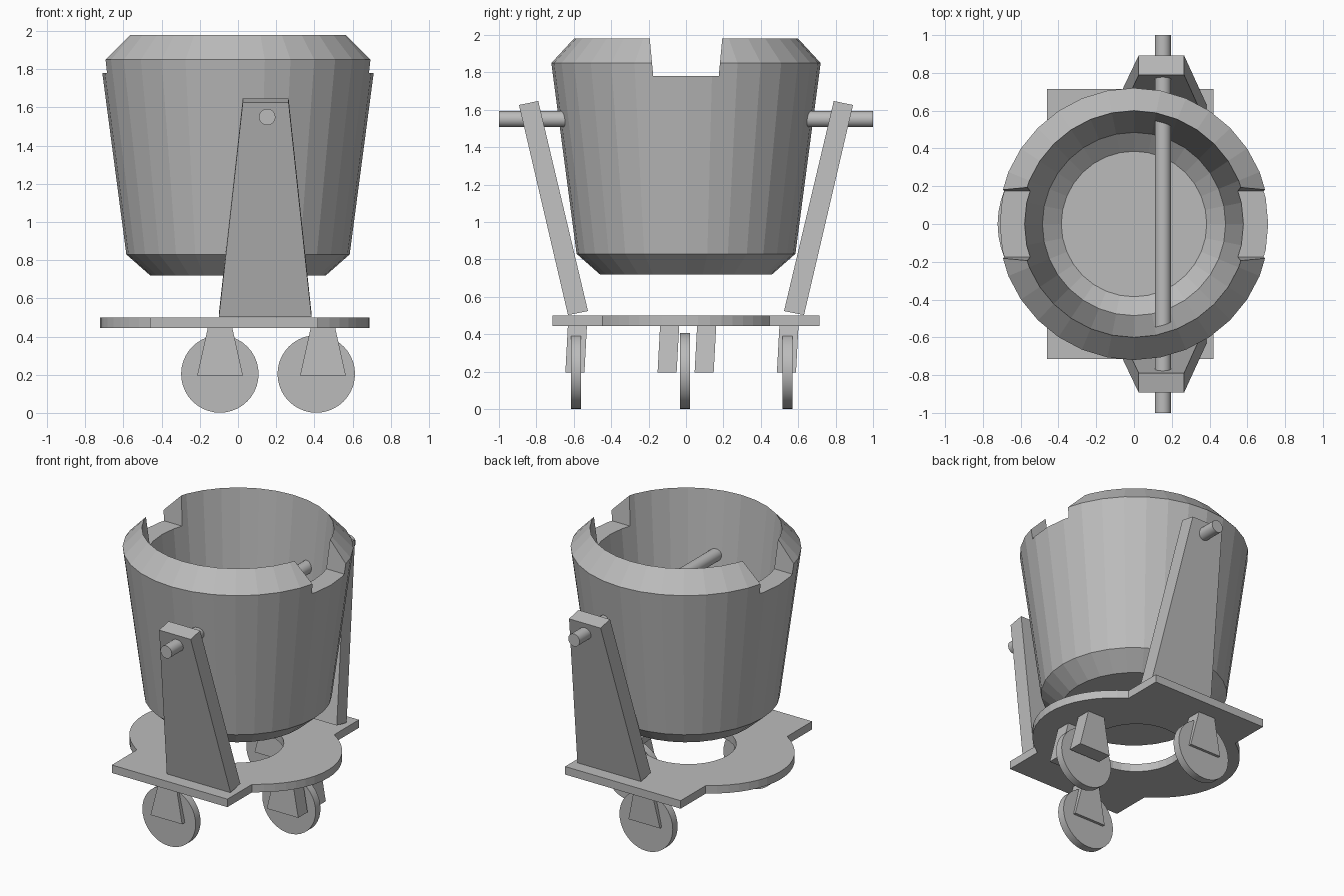
import bpy, bmesh, math
from mathutils import Matrix

if "Cube" in bpy.data.objects:
    bpy.data.objects.remove(bpy.data.objects["Cube"])

grey = bpy.data.materials.new("plain grey")
grey.diffuse_color = (0.5, 0.5, 0.5, 1)
grey.use_nodes = True
grey.node_tree.nodes["Principled BSDF"].inputs["Base Color"].default_value = grey.diffuse_color


def finish(name, bm, smooth=False):
    bmesh.ops.recalc_face_normals(bm, faces=bm.faces)
    me = bpy.data.meshes.new(name)
    bm.to_mesh(me)
    bm.free()
    me.materials.append(grey)
    ob = bpy.data.objects.new(name, me)
    bpy.context.collection.objects.link(ob)
    if smooth:
        bpy.ops.object.select_all(action='DESELECT')
        ob.select_set(True)
        bpy.context.view_layer.objects.active = ob
        bpy.ops.object.shade_smooth_by_angle(angle=math.radians(30))
    return ob


def loft(name, a, b):
    """Solid between two matching outlines."""
    bm = bmesh.new()
    va, vb = [bm.verts.new(p) for p in a], [bm.verts.new(p) for p in b]
    n = len(va)
    bm.faces.new(va)
    bm.faces.new(vb[::-1])
    for i in range(n):
        j = (i + 1) % n
        bm.faces.new((va[i], vb[i], vb[j], va[j]))
    return finish(name, bm)


def rod(name, radius, length, loc, segments=32):
    """Cylinder lying along y."""
    bm = bmesh.new()
    m = Matrix.Translation(loc) @ Matrix.Rotation(math.pi / 2, 4, 'X')
    bmesh.ops.create_cone(bm, cap_ends=True, segments=segments, radius1=radius,
                          radius2=radius, depth=length, matrix=m)
    return finish(name, bm, True)


def cut(ob, cutter):
    mod = ob.modifiers.new("cut", 'BOOLEAN')
    mod.operation, mod.solver, mod.object = 'DIFFERENCE', 'EXACT', cutter
    cutter.hide_render = True
    cutter.hide_set(True)


# Bucket: closed wall profile (radius, height) turned about z
profile = [(0.46, 0.72), (0.585, 0.83), (0.72, 1.85), (0.60, 1.98),
           (0.485, 0.87), (0.385, 0.79)]
SEG = 32
bm = bmesh.new()
rings = [[bm.verts.new((r * math.cos(math.tau * i / SEG),
                        r * math.sin(math.tau * i / SEG), z))
          for i in range(SEG)] for r, z in profile]
for a, b in zip(rings, rings[1:]):
    for i in range(SEG):
        j = (i + 1) % SEG
        bm.faces.new((a[i], a[j], b[j], b[i]))
bm.faces.new(rings[0])
bm.faces.new(rings[-1])
bucket = finish("bucket", bm)

# Two pouring notches in the rim, wider at the top
section = [(-0.175, 1.78), (0.175, 1.78), (0.205, 2.1), (-0.205, 2.1)]
notch = loft("notch_cutter", [(-1, y, z) for y, z in section],
             [(1, y, z) for y, z in section])
cut(bucket, notch)

# Axle through the bucket
rod("axle", 0.043, 2.0, (0.153, 0, 1.55), 24)

# Leaning tapered arms, mirrored front and back
for s, side in ((-1, "front"), (1, "back")):
    low = [(-0.10, s * 0.524, 0.524), (0.385, s * 0.524, 0.524),
           (0.385, s * 0.631, 0.503), (-0.10, s * 0.631, 0.503)]
    high = [(0.025, s * 0.79, 1.647), (0.265, s * 0.79, 1.647),
            (0.265, s * 0.893, 1.626), (0.025, s * 0.893, 1.626)]
    loft(side + "_arm", low, high)

# Base plate: rectangle with a rounded lobe each side, one outline
CX, A, B = -0.017, 0.705, 0.57
outline = []
for s, edge in ((1, 0.42), (-1, -0.46)):
    outline.append((edge, -s * 0.715))
    t0 = math.acos(abs(edge - CX) / A)
    for i in range(17):
        t = -t0 + 2 * t0 * i / 16
        outline.append((CX + s * A * math.cos(t), s * B * math.sin(t)))
    outline.append((edge, s * 0.715))
base = loft("base_plate", [(x, y, 0.445) for x, y in outline],
            [(x, y, 0.50) for x, y in outline])
bm = bmesh.new()
bmesh.ops.create_cone(bm, cap_ends=True, segments=32, radius1=0.30, radius2=0.30,
                      depth=0.4, matrix=Matrix.Translation((CX, 0, 0.47)))
cut(base, finish("hole_cutter", bm))

# Three caster wheels
for name, x, y in (("front", -0.095, -0.588), ("back", -0.095, 0.543),
                   ("side", 0.41, -0.005)):
    rod(name + "_wheel", 0.203, 0.053, (x, y, 0.204), 40)

# Tapered wheel brackets: single blocks on two wheels, a pair on the third
for name, x, y in (("front_bracket", -0.094, -0.588), ("back_bracket", -0.094, 0.543),
                   ("side_bracket_a", 0.445, -0.095), ("side_bracket_b", 0.445, 0.103)):
    ends = []
    for half, z, dy in ((0.12, 0.195, -0.006), (0.062, 0.455, 0.008)):
        ends.append([(x + i * half, y + dy + j * 0.051, z)
                     for i, j in ((-1, -1), (1, -1), (1, 1), (-1, 1))])
    loft(name, *ends)
